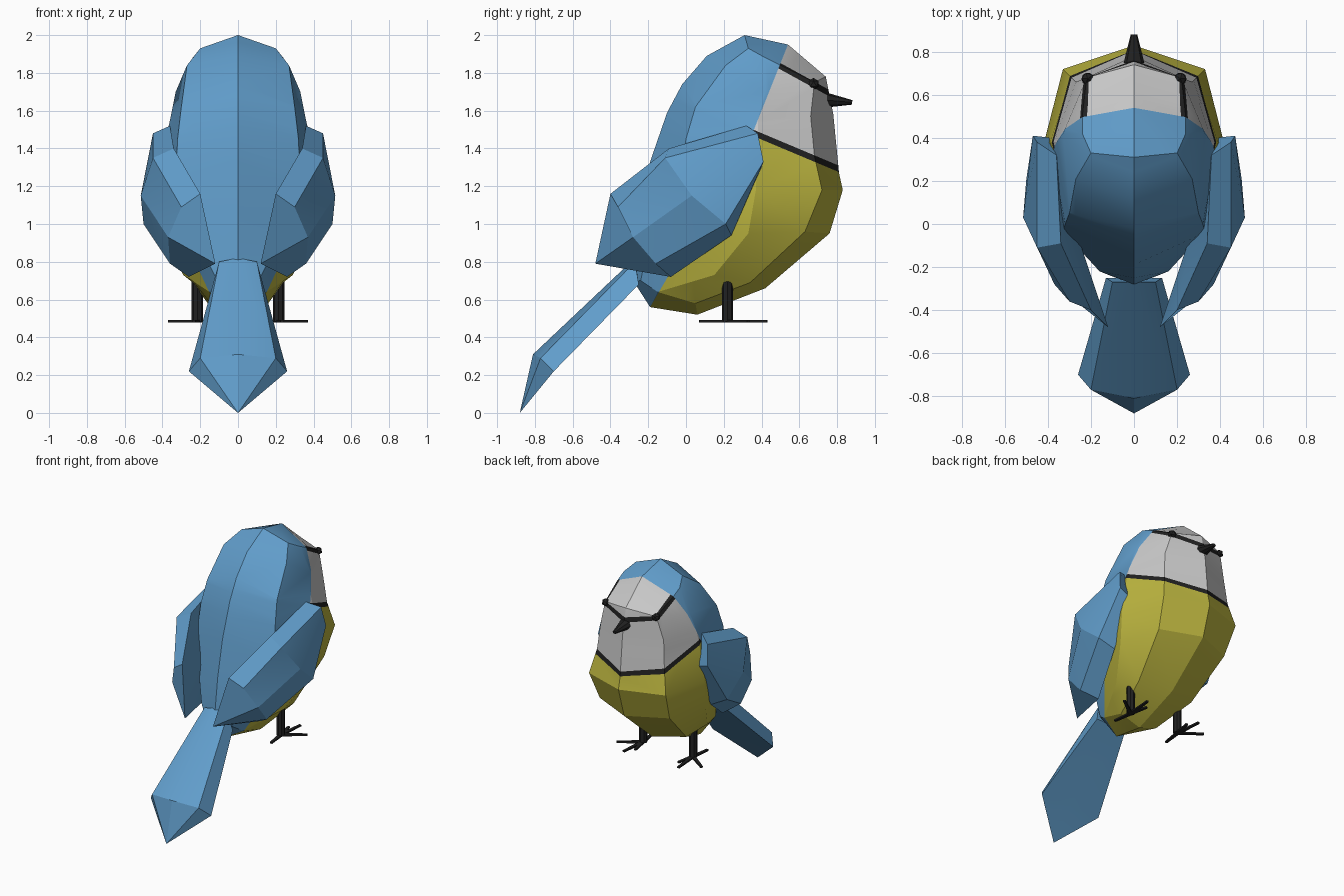
import bpy, bmesh
from math import radians
from mathutils import Vector, Matrix

cube = bpy.data.objects.get("Cube")
if cube:
    bpy.data.objects.remove(cube)


def material(name, r, g, b):
    m = bpy.data.materials.new(name)
    m.diffuse_color = (r, g, b, 1)
    m.use_nodes = True
    bsdf = m.node_tree.nodes["Principled BSDF"]
    bsdf.inputs["Base Color"].default_value = (r, g, b, 1)
    bsdf.inputs["Roughness"].default_value = 0.8
    return m


blue = material("feather blue", 0.12, 0.34, 0.60)
yellow = material("belly yellow", 0.50, 0.46, 0.05)
white = material("face white", 0.58, 0.58, 0.58)
black = material("black", 0.015, 0.015, 0.015)


def finish(name, bm, mats, angle=22):
    """Mirror the +x half, weld the middle and make an object."""
    bmesh.ops.mirror(bm, geom=bm.verts[:] + bm.edges[:] + bm.faces[:],
                     matrix=Matrix.Identity(4), axis='X', merge_dist=0.001)
    bmesh.ops.remove_doubles(bm, verts=bm.verts, dist=0.001)
    bmesh.ops.recalc_face_normals(bm, faces=bm.faces)
    mesh = bpy.data.meshes.new(name)
    bm.to_mesh(mesh)
    bm.free()
    ob = bpy.data.objects.new(name, mesh)
    bpy.context.collection.objects.link(ob)
    for m in mats:
        mesh.materials.append(m)
    bpy.ops.object.select_all(action='DESELECT')
    ob.select_set(True)
    bpy.context.view_layer.objects.active = ob
    bpy.ops.object.shade_smooth_by_angle(angle=radians(angle))
    return ob


def bridge(bm, a, b, closed=False):
    n = len(a)
    for i in range(n if closed else n - 1):
        j = (i + 1) % n
        bm.faces.new((a[i], a[j], b[j], b[i]))


def fan(bm, tip, ring, closed=False):
    n = len(ring)
    for i in range(n if closed else n - 1):
        bm.faces.new((tip, ring[i], ring[(i + 1) % n]))


# Body: half rings from crown to rump, each running from back to front
rings = [
    [(0, .31, 2.0), (.20, .33, 1.93), (.24, .42, 1.88), (.24, .50, 1.84), (0, .54, 1.95)],
    [(0, .11, 1.89), (.27, .21, 1.84), (.33, .42, 1.70), (.22, .68, 1.75), (0, .74, 1.78)],
    [(0, -.02, 1.74), (.30, .05, 1.62), (.36, .38, 1.55), (.27, .66, 1.57), (0, .78, 1.58)],
    [(0, -.10, 1.59), (.32, 0, 1.45), (.39, .38, 1.42), (.29, .68, 1.36), (0, .81, 1.27)],
    [(0, -.19, 1.33), (.33, -.04, 1.2), (.42, .37, 1.18), (.33, .72, 1.18), (0, .83, 1.18)],
    [(0, -.25, 1.05), (.27, -.1, 1.0), (.40, .33, .95), (.30, .63, .96), (0, .76, .95)],
    [(0, -.28, .82), (.16, -.22, .8), (.29, .15, .73), (.24, .34, .69), (0, .42, .66)],
    [(0, -.28, .7), (.11, -.24, .7), (.15, -.15, .64), (.16, .05, .58), (0, .06, .52)],
]
bm = bmesh.new()
loops = [[bm.verts.new(p) for p in ring] for ring in rings]
for upper, lower in zip(loops, loops[1:]):
    bridge(bm, upper, lower)
fan(bm, loops[0][-1], loops[0][:-1])
fan(bm, bm.verts.new((0, -.19, .56)), loops[-1])

# Colour borders: mantle edge, neck band and eye stripe
corner = (0, .36, 1.5)
low_edge, high_edge = Vector((0, 1, -.585)), Vector((0, 1, -.4))
neck, eye_line = Vector((0, .42, 1)), Vector((0, .55, 1))
NECK, EYE, HALF = 1.632, 2.11, .017
cuts = [(corner, (0, 0, 1)), (corner, low_edge), (corner, high_edge)]
for normal, level in ((neck, NECK), (eye_line, EYE)):
    cuts += [((0, 0, level + s * HALF), normal) for s in (-1, 1)]
for co, no in cuts:
    bmesh.ops.bisect_plane(bm, geom=bm.verts[:] + bm.edges[:] + bm.faces[:],
                           plane_co=co, plane_no=no, dist=0.0005)
for f in bm.faces:
    c = f.calc_center_median()
    edge = low_edge if c.z < corner[2] else high_edge
    if (c - Vector(corner)).dot(edge) < 0:
        f.material_index = 0
    elif abs(c.dot(neck) - NECK) < HALF or abs(c.dot(eye_line) - EYE) < HALF:
        f.material_index = 3
    else:
        f.material_index = 1 if c.dot(neck) < NECK else 2
finish("body", bm, [blue, yellow, white, black])

# Wings: inner outline against the body, outer outline, bulged outside
bm = bmesh.new()
inner = [bm.verts.new(p) for p in (
    (.36, .32, 1.52), (.34, -.09, 1.40), (.20, -.40, 1.16), (.12, -.48, .79),
    (.26, -.08, .72), (.38, .24, .94), (.38, .40, 1.30))]
outer = [bm.verts.new(p) for p in (
    (.45, .38, 1.48), (.45, -.11, 1.35), (.30, -.36, 1.09), (.37, -.28, .93),
    (.36, -.16, .79), (.50, .21, 1.0), (.47, .41, 1.33))]
bridge(bm, inner, outer, True)
fan(bm, bm.verts.new((.515, .03, 1.15)), outer, True)
fan(bm, bm.verts.new((.28, 0, 1.1)), inner, True)
finish("wings", bm, [blue], 25)

# Tail: wedge that widens to a pointed end
bm = bmesh.new()
root = [bm.verts.new(p) for p in ((0, -.27, .82), (.10, -.27, .80), (.13, -.25, .68), (0, -.25, .68))]
end = [bm.verts.new(p) for p in ((0, -.81, .31), (.20, -.77, .29), (.26, -.70, .22), (0, -.70, .22))]
bridge(bm, root, end)
fan(bm, bm.verts.new((0, -.88, 0)), end)
bm.faces.new(root)
finish("tail", bm, [blue])

# Legs
bm = bmesh.new()
bmesh.ops.create_cone(bm, cap_ends=True, segments=8, radius1=.03, radius2=.03,
                      depth=.24, matrix=Matrix.Translation((.215, .22, .605)))
finish("legs", bm, [black])

# Toes: thin tapering bars fanned out from the ankle
bm = bmesh.new()
ankle = Vector((.215, .22, .485))
for dx, dy in ((.02, .21), (.15, .11), (-.03, .14), (.02, -.15)):
    d = Vector((dx, dy, 0))
    side = Vector((-dy, dx, 0)).normalized()
    flat = [ankle + side * .015, ankle + d + side * .009,
            ankle + d - side * .009, ankle - side * .015]
    top, base = ([bm.verts.new(p + Vector((0, 0, h))) for p in flat] for h in (.006, -.006))
    bridge(bm, top, base, True)
    bm.faces.new(top)
    bm.faces.new(base)
finish("toes", bm, [black])

# Eyes
bm = bmesh.new()
bmesh.ops.create_icosphere(bm, subdivisions=1, radius=.032,
                           matrix=Matrix.Translation((.215, .675, 1.742)))
finish("eyes", bm, [black])

# Beak
bpy.ops.mesh.primitive_cone_add(vertices=8, radius1=.05, radius2=.015, depth=.14,
                                location=(0, .81, 1.65), rotation=(radians(-95), 0, 0))
beak = bpy.context.object
beak.name = "beak"
beak.scale.y = .8
beak.data.materials.append(black)
